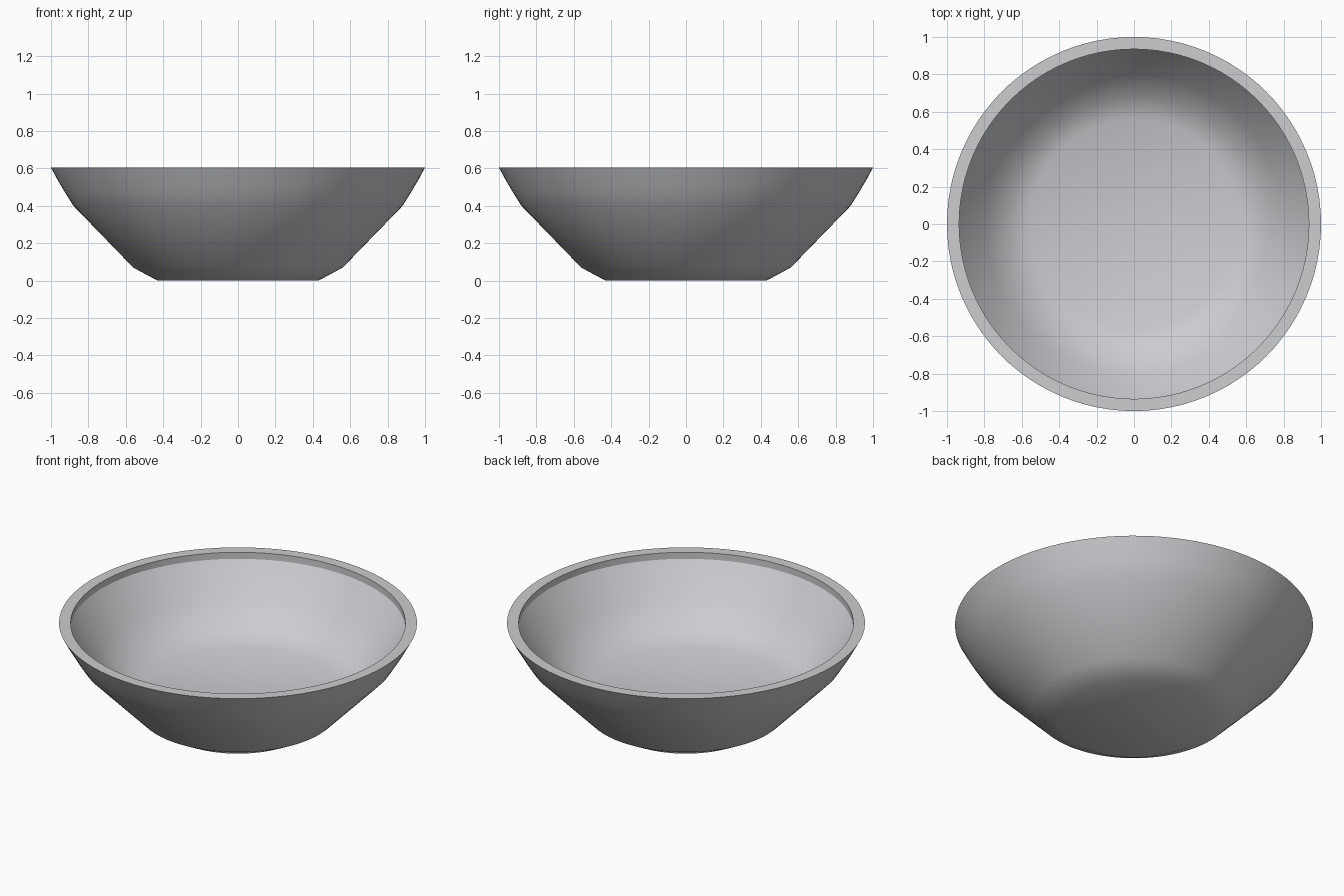
import bpy
import bmesh
import math

cube = bpy.data.objects.get("Cube")
if cube:
    bpy.data.objects.remove(cube, do_unlink=True)

SEGMENTS = 96

# Material
grey = bpy.data.materials.new("light_grey")
grey.use_nodes = True
colour = (0.6, 0.61, 0.63, 1.0)
grey.diffuse_color = colour
grey.node_tree.nodes["Principled BSDF"].inputs["Base Color"].default_value = colour

# Half sections as (radius, height)
outside = [(0, 0), (0.43, 0), (0.56, 0.07), (0.88, 0.4), (0.93, 0.48), (0.965, 0.54), (1, 0.605)]
lip = [(0.935, 0.605), (0.935, 0.565)]
inside = [(0.8, 0.37), (0.68, 0.25), (0.56, 0.2), (0, 0.2)]


def lathe(name, profile, material):
    """Spin a half section about the z axis."""
    bm = bmesh.new()
    verts = [bm.verts.new((r, 0, z)) for r, z in profile]
    edges = [bm.edges.new(pair) for pair in zip(verts, verts[1:])]
    bmesh.ops.spin(bm, geom=verts + edges, cent=(0, 0, 0), axis=(0, 0, 1),
                   angle=math.tau, steps=SEGMENTS)
    bmesh.ops.remove_doubles(bm, verts=bm.verts, dist=0.0005)
    bmesh.ops.recalc_face_normals(bm, faces=bm.faces)
    mesh = bpy.data.meshes.new(name)
    bm.to_mesh(mesh)
    bm.free()
    mesh.materials.append(material)
    obj = bpy.data.objects.new(name, mesh)
    bpy.context.collection.objects.link(obj)
    return obj


# Bowl: flared wall, flat foot, and a lip with a short upright inner edge
bowl = lathe("bowl", outside + lip + inside, grey)

bpy.ops.object.select_all(action="DESELECT")
bowl.select_set(True)
bpy.context.view_layer.objects.active = bowl
bpy.ops.object.shade_smooth_by_angle(angle=math.radians(30))
